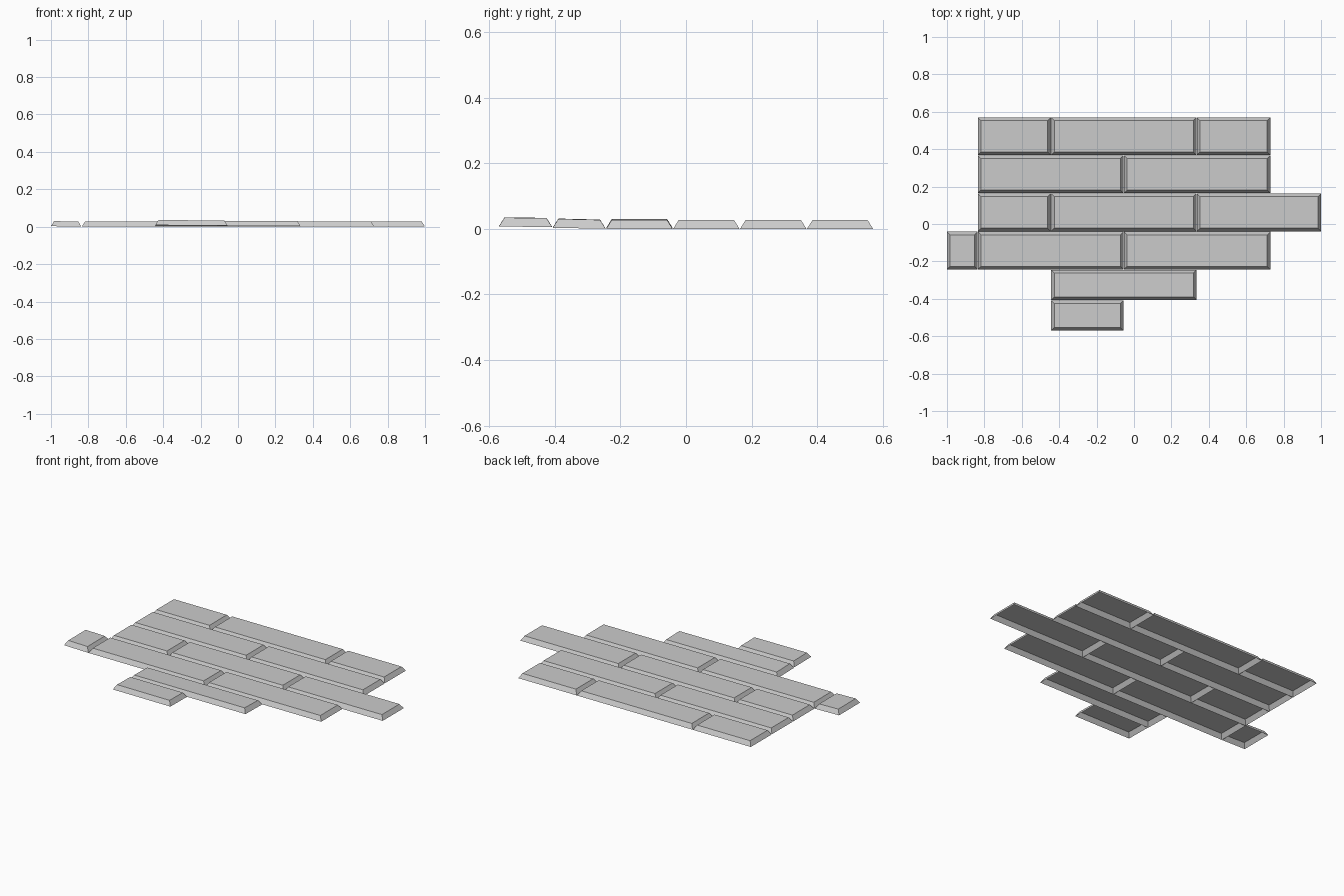
import bpy
import bmesh

if "Cube" in bpy.data.objects:
    bpy.data.objects.remove(bpy.data.objects["Cube"])

HEIGHT = 0.027   # brick thickness
SLOPE = 0.017    # how far the sides lean in
GAP = 0.001      # half joint between bricks


def brick(name, x0, x1, y0, y1, lift=(0, 0, 0, 0)):
    """Open-backed brick with sloping sides; lift raises each corner."""
    bm = bmesh.new()

    def ring(inset, z):
        g = GAP + inset
        pts = [(x0 + g, y0 + g), (x1 - g, y0 + g), (x1 - g, y1 - g), (x0 + g, y1 - g)]
        return [bm.verts.new((x, y, z + l)) for (x, y), l in zip(pts, lift)]

    base, top = ring(0, 0), ring(SLOPE, HEIGHT)
    for i in range(4):
        j = (i + 1) % 4
        bm.faces.new((base[i], base[j], top[j], top[i]))
    bm.faces.new(top)
    mesh = bpy.data.meshes.new(name)
    bm.to_mesh(mesh)
    bm.free()
    obj = bpy.data.objects.new(name, mesh)
    bpy.context.collection.objects.link(obj)


# Courses from the back to the front: y limits and the joints along x
courses = [
    (0.368, 0.571, [-0.836, -0.444, 0.335, 0.730]),
    (0.164, 0.368, [-0.836, -0.055, 0.730]),
    (-0.040, 0.164, [-0.836, -0.444, 0.335, 1.001]),
    (-0.244, -0.040, [-0.836, -0.055, 0.730]),
]
for r, (y0, y1, xs) in enumerate(courses):
    for c, (x0, x1) in enumerate(zip(xs, xs[1:])):
        brick(f"brick_row{r + 1}_{c + 1}", x0, x1, y0, y1)

# Loose edge bricks, slightly tilted
brick("end_brick_left", -1.001, -0.836, -0.244, -0.040, (0.003, 0, 0, 0.003))
brick("brick_row5", -0.444, 0.335, -0.407, -0.244, (0.004, 0.003, 0, 0.001))
brick("brick_row6", -0.444, -0.055, -0.571, -0.407, (0.008, 0.007, 0.005, 0.006))
